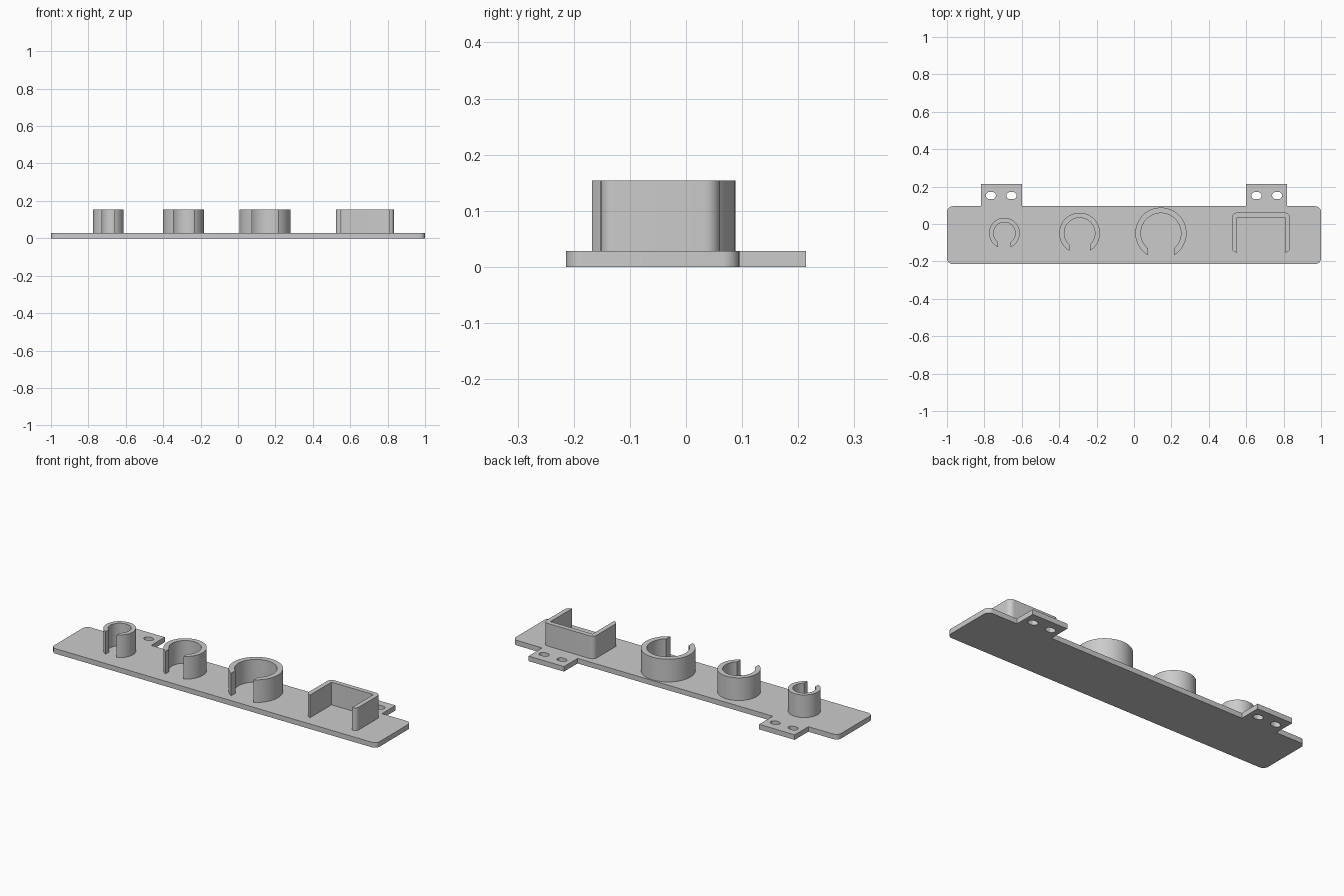
import bpy
import bmesh
from math import sin, cos, pi, asin, radians
from mathutils import Vector

cube = bpy.data.objects.get("Cube")
if cube:
    bpy.data.objects.remove(cube, do_unlink=True)

grey = bpy.data.materials.new("light grey plastic")
grey.use_nodes = True
grey.diffuse_color = (0.6, 0.6, 0.6, 1)
grey.node_tree.nodes["Principled BSDF"].inputs["Base Color"].default_value = (0.6, 0.6, 0.6, 1)

BASE_TOP = 0.028
HOLDER_TOP = 0.154


def prism(name, loops, z0, z1):
    """Extrude a flat outline (first loop) with holes (other loops)."""
    curve = bpy.data.curves.new(name + "_outline", 'CURVE')
    curve.dimensions = '2D'
    curve.fill_mode = 'BOTH'
    curve.extrude = (z1 - z0) / 2
    for loop in loops:
        spline = curve.splines.new('POLY')
        spline.points.add(len(loop) - 1)
        for point, (x, y) in zip(spline.points, loop):
            point.co = (x, y, 0, 1)
        spline.use_cyclic_u = True
    helper = bpy.data.objects.new(name + "_outline", curve)
    bpy.context.collection.objects.link(helper)
    bpy.context.view_layer.update()
    graph = bpy.context.evaluated_depsgraph_get()
    mesh = bpy.data.meshes.new_from_object(helper.evaluated_get(graph))
    bpy.data.objects.remove(helper, do_unlink=True)
    bpy.data.curves.remove(curve)

    bm = bmesh.new()
    bm.from_mesh(mesh)
    bmesh.ops.remove_doubles(bm, verts=bm.verts, dist=1e-5)
    bmesh.ops.translate(bm, verts=bm.verts, vec=(0, 0, (z0 + z1) / 2))
    bmesh.ops.recalc_face_normals(bm, faces=bm.faces)
    bm.to_mesh(mesh)
    bm.free()
    mesh.shade_smooth()
    mesh.set_sharp_from_angle(angle=radians(30))
    mesh.name = name
    mesh.materials.clear()
    mesh.materials.append(grey)
    obj = bpy.data.objects.new(name, mesh)
    bpy.context.collection.objects.link(obj)
    return obj


def rounded(corners, steps=8):
    """Round each right-angled corner (x, y, radius) of an outline."""
    pts = []
    for i, (x, y, r) in enumerate(corners):
        p = Vector((x, y))
        if r == 0:
            pts.append(p)
            continue
        a = (Vector(corners[i - 1][:2]) - p).normalized()
        b = (Vector(corners[(i + 1) % len(corners)][:2]) - p).normalized()
        centre = p + (a + b) * r
        for k in range(steps + 1):
            t = pi / 2 * k / steps
            pts.append(centre - (b * cos(t) + a * sin(t)) * r)
    return pts


def slot(cx, cy, half_width, r):
    """Outline of a round-ended slot along x."""
    s = half_width - r
    pts = []
    for side in (1, -1):
        for k in range(13):
            t = -pi / 2 + pi * k / 12
            pts.append((cx + side * (s + r * cos(t)), cy + side * r * sin(t)))
    return pts


def clip_ring(cx, cy, outer, inner, gap):
    """Outline of a ring open to the front with straight gap walls."""
    pts = []
    for r, order in ((outer, 1), (inner, -1)):
        a = asin(gap / r)
        arc = [-pi / 2 + a + (2 * pi - 2 * a) * k / 64 for k in range(65)]
        pts += [(cx + r * cos(t), cy + r * sin(t)) for t in arc[::order]]
    return pts


# Mounting plate with two rear tabs, each with two screw slots
front, back, tab_back = -0.214, 0.095, 0.214
tab_in, tab_out = 0.60, 0.818
right_half = [(1, front, 0.03), (1, back, 0.03), (tab_out, back, 0),
              (tab_out, tab_back, 0), (tab_in, tab_back, 0), (tab_in, back, 0)]
left_half = [(-x, y, r) for x, y, r in reversed(right_half)]
slots = [slot(side * x, 0.152, 0.027, 0.019) for side in (-1, 1) for x in (0.655, 0.765)]
prism("mounting_plate", [rounded(right_half + left_half)] + slots, 0, BASE_TOP)

# Three open round clips
for name, cx, outer, inner, gap in (("small_clip", -0.693, 0.082, 0.058, 0.034),
                                    ("medium_clip", -0.291, 0.109, 0.082, 0.055),
                                    ("large_clip", 0.144, 0.137, 0.107, 0.069)):
    prism(name, [clip_ring(cx, -0.049, outer, inner, gap)], BASE_TOP - 0.005, HOLDER_TOP)

# Square holder open to the front
x0, x1, y0, y1, wall = 0.524, 0.834, -0.152, 0.061, 0.026
holder = [(x0, y0, 0.024), (x0 + wall, y0, 0), (x0 + wall, y1 - wall, 0.004),
          (x1 - wall, y1 - wall, 0.004), (x1 - wall, y0, 0), (x1, y0, 0.024),
          (x1, y1, 0.028), (x0, y1, 0.028)]
prism("square_holder", [rounded(holder)], BASE_TOP - 0.005, HOLDER_TOP)
